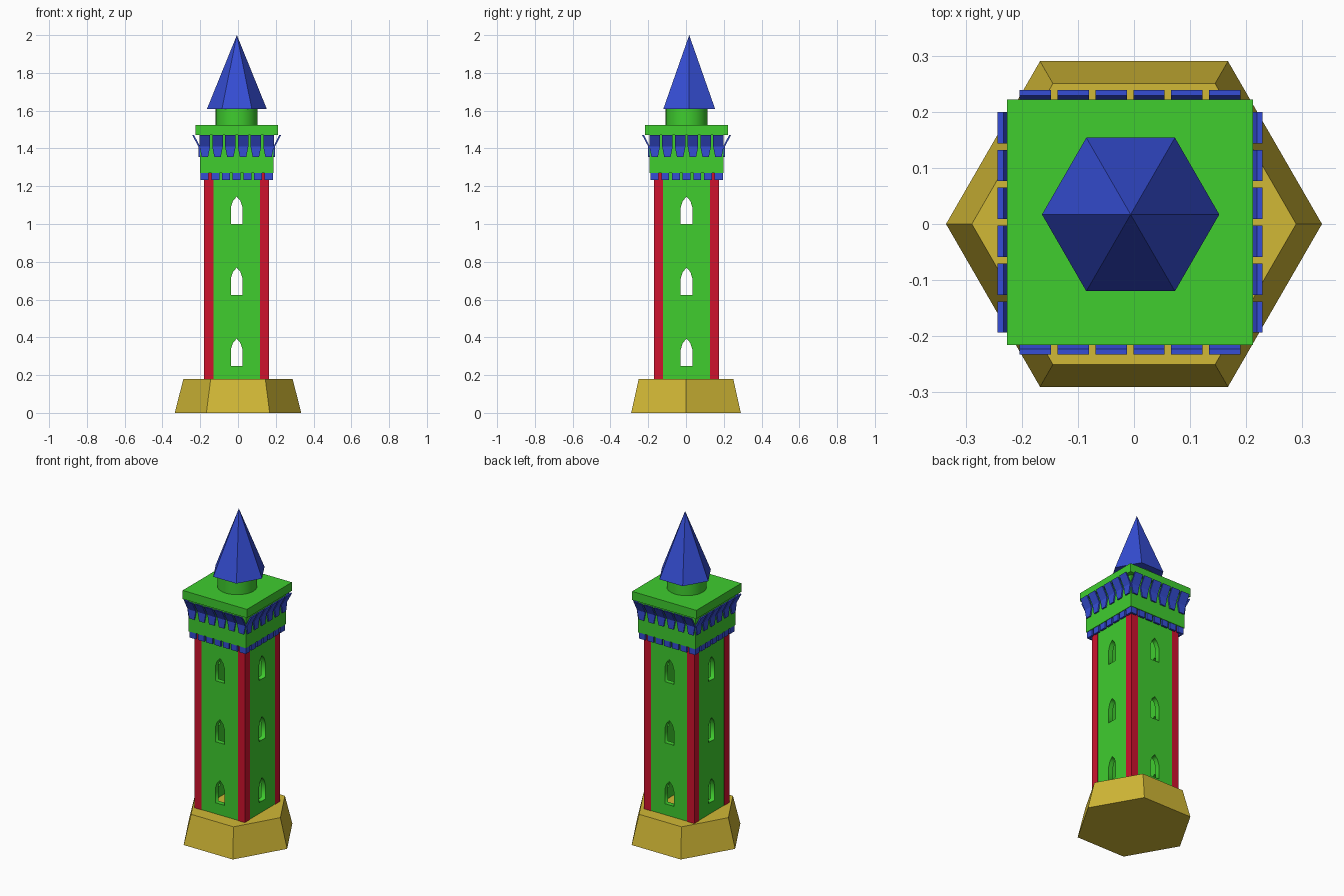
import bpy, bmesh
from math import pi, radians
from mathutils import Matrix, Vector

if "Cube" in bpy.data.objects:
    bpy.data.objects.remove(bpy.data.objects["Cube"])


def material(name, rgb):
    m = bpy.data.materials.new(name)
    m.use_nodes = True
    m.diffuse_color = (*rgb, 1)
    m.node_tree.nodes["Principled BSDF"].inputs["Base Color"].default_value = (*rgb, 1)
    return m


GREEN = material("green", (0.05, 0.61, 0.028))
BLUE = material("blue", (0.036, 0.075, 0.66))
RED = material("red", (0.62, 0.006, 0.027))
GOLD = material("gold", (0.64, 0.48, 0.037))

AXIS = Vector((-0.007, 0.003, 0))  # the tower stands slightly off centre


def add(name, mesh, mat, matrix=Matrix()):
    if not mesh.materials:
        mesh.materials.append(mat)
    ob = bpy.data.objects.new(name, mesh)
    ob.matrix_world = matrix
    bpy.context.collection.objects.link(ob)
    return ob


def to_mesh(name, bm):
    bmesh.ops.recalc_face_normals(bm, faces=bm.faces)
    mesh = bpy.data.meshes.new(name)
    bm.to_mesh(mesh)
    bm.free()
    return mesh


def frustum(name, sides, r1, r2, z1, z2, mat, at=AXIS, turn=pi / 2):
    bm = bmesh.new()
    bmesh.ops.create_cone(bm, cap_ends=True, segments=sides, radius1=r1, radius2=r2, depth=z2 - z1,
                          matrix=Matrix.Translation((0, 0, (z1 + z2) / 2)) @ Matrix.Rotation(turn, 4, "Z"))
    return add(name, to_mesh(name, bm), mat, Matrix.Translation(at))


def loft(bm, x, sections):
    """Stack of rectangles, each given as (z, half width, inner depth, outer depth)."""
    rings = [[bm.verts.new((x + sx * w, -y, z)) for sx, y in ((-1, o), (1, o), (1, i), (-1, i))]
             for z, w, i, o in sections]
    bm.faces.new(rings[0])
    bm.faces.new(rings[-1])
    for a, b in zip(rings, rings[1:]):
        for k in range(4):
            bm.faces.new((a[k], a[k - 1], b[k - 1], b[k]))


def four_sides(name, mesh, mat):
    for i, side in enumerate(("front", "left", "back", "right")):
        add(f"{side}_{name}", mesh, mat, Matrix.Translation(AXIS) @ Matrix.Rotation(i * pi / 2, 4, "Z"))


def row(name, count, pitch, sections, mat):
    bm = bmesh.new()
    for k in range(count):
        loft(bm, (k - (count - 1) / 2) * pitch, sections)
    four_sides(name, to_mesh(name, bm), mat)


# Six-sided plinth
frustum("plinth", 6, 0.335, 0.289, 0, 0.18, GOLD, at=(0, 0, 0))

# Hollow shaft: one wall outline with three arched windows, repeated on each side
curve = bpy.data.curves.new("wall_outline", "CURVE")
curve.dimensions = "2D"
curve.fill_mode = "BOTH"
curve.extrude = 0.015
arch = [(-0.031, 0), (0.031, 0), (0.031, 0.088), (0.02, 0.122), (0, 0.145), (-0.02, 0.122), (-0.031, 0.088)]
outlines = [[(-0.125, 0.18), (0.125, 0.18), (0.125, 1.27), (-0.125, 1.27)]]
outlines += [[(x, z + base) for x, z in arch] for base in (0.248, 0.624, 1.0)]
for points in outlines:
    spline = curve.splines.new("POLY")
    spline.points.add(len(points) - 1)
    for p, (x, z) in zip(spline.points, points):
        p.co = (x, z, 0, 1)
    spline.use_cyclic_u = True
outline = bpy.data.objects.new("wall_outline", curve)
wall = bpy.data.meshes.new_from_object(outline)
bpy.data.objects.remove(outline)
wall.transform(Matrix.Translation((0, -0.154, 0)) @ Matrix.Rotation(pi / 2, 4, "X"))
four_sides("wall", wall, GREEN)

# Corner posts
bm = bmesh.new()
loft(bm, 0.148, [(z, 0.024, 0.124, 0.172) for z in (0.18, 1.27)])
four_sides("corner_post", to_mesh("corner_post", bm), RED)

# Gallery block and overhanging roof slab
for name, half, low, high in (("gallery", 0.195, 1.27, 1.472), ("roof_slab", 0.219, 1.472, 1.525)):
    bm = bmesh.new()
    loft(bm, 0, [(z, half, -half, half) for z in (low, high)])
    add(name, to_mesh(name, bm), GREEN, Matrix.Translation(AXIS))

# Flared brackets under the slab and small teeth under the gallery
row("brackets", 6, 0.0675, [(1.355, 0.017, 0.194, 0.203), (1.41, 0.028, 0.194, 0.203),
                            (1.472, 0.028, 0.226, 0.236)], BLUE)
row("teeth", 7, 0.0565, [(z, 0.021, 0.18, 0.192) for z in (1.232, 1.272)], BLUE)

# Round neck and six-sided spire
neck = frustum("neck", 32, 0.111, 0.111, 1.525, 1.61, GREEN)
bpy.context.view_layer.objects.active = neck
neck.select_set(True)
bpy.ops.object.shade_smooth_by_angle(angle=radians(40))
frustum("spire", 6, 0.158, 0, 1.61, 2, BLUE, at=(-0.006, 0.017, 0))
